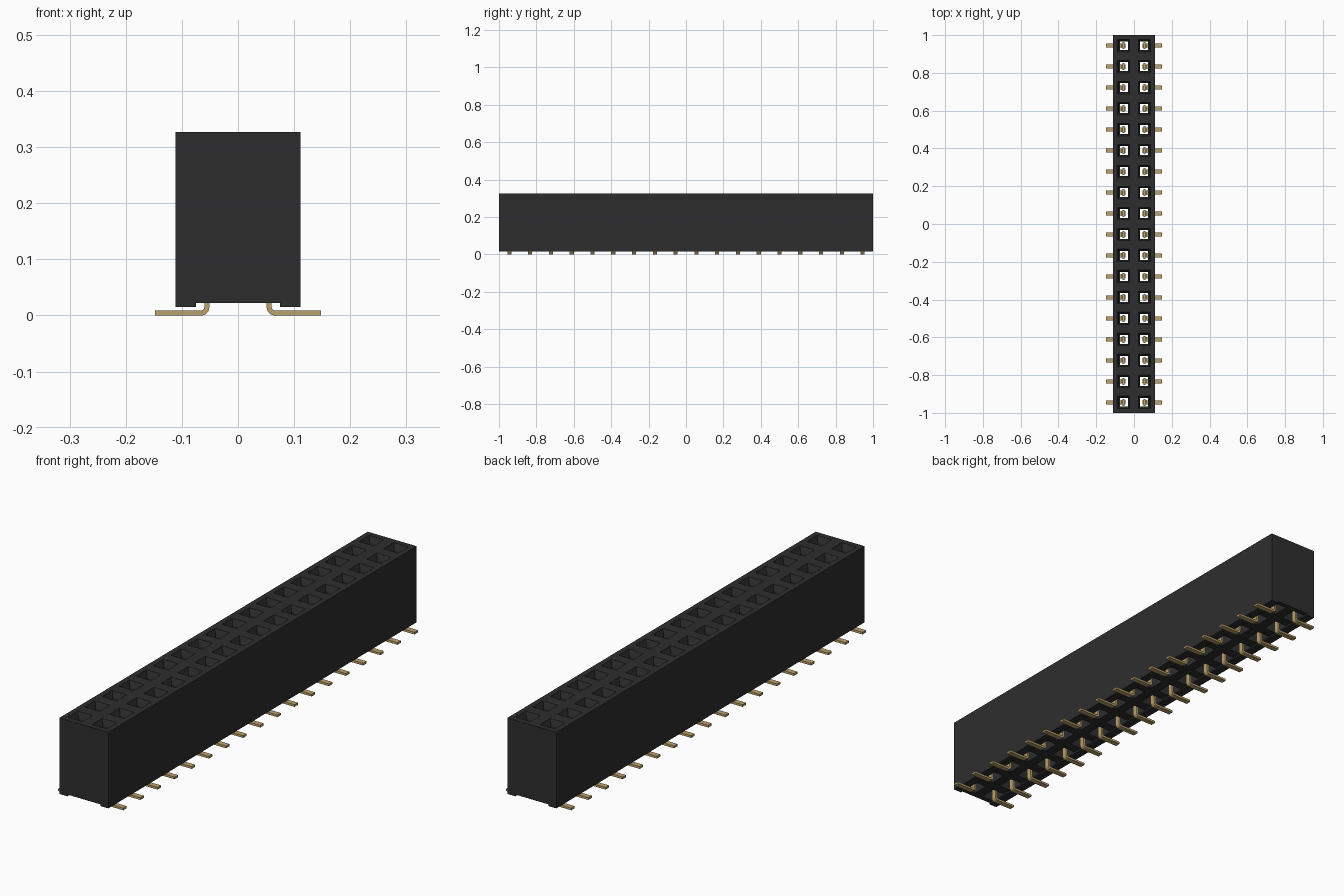
import bpy
import bmesh
from math import pi, sin, cos
from mathutils import Vector

if "Cube" in bpy.data.objects:
    bpy.data.objects.remove(bpy.data.objects["Cube"])

ROWS = 18
PITCH = 2 / ROWS
TOP, FLOOR, RAIL = 0.327, 0.022, 0.015


def make_material(name, color, rough, metal):
    m = bpy.data.materials.new(name)
    m.use_nodes = True
    m.diffuse_color = color
    bsdf = m.node_tree.nodes["Principled BSDF"]
    bsdf.inputs["Base Color"].default_value = color
    bsdf.inputs["Roughness"].default_value = rough
    bsdf.inputs["Metallic"].default_value = metal
    return m


def add_object(name, mesh):
    obj = bpy.data.objects.new(name, mesh)
    bpy.context.collection.objects.link(obj)
    return obj


def to_mesh(bm, name, material):
    mesh = bpy.data.meshes.new(name)
    bm.to_mesh(mesh)
    bm.free()
    mesh.materials.append(material)
    return mesh


def square(bm, cx, cy, half, z):
    return [bm.verts.new((cx + sx * half, cy + sy * half, z))
            for sx, sy in ((-1, -1), (1, -1), (1, 1), (-1, 1))]


def box(bm, x0, x1, y0, y1, z0, z1):
    cube = bmesh.ops.create_cube(bm, size=1)["verts"]
    for v in cube:
        v.co = Vector(((x0 + x1) / 2 + v.co.x * (x1 - x0),
                       (y0 + y1) / 2 + v.co.y * (y1 - y0),
                       (z0 + z1) / 2 + v.co.z * (z1 - z0)))


black = make_material("black plastic", (0.027, 0.027, 0.028, 1), 0.6, 0)
gold = make_material("gold contact", (0.50, 0.36, 0.15, 1), 0.4, 0)

# Housing: one lofted socket tile per pin, from top face down through the floor
bm = bmesh.new()
levels = [(PITCH / 2, TOP), (0.033, TOP), (0.023, TOP - 0.025),
          (0.023, 0.12), (0.035, 0.12), (0.035, FLOOR), (PITCH / 2, FLOOR)]
for side in (-1, 1):
    for row in range(ROWS):
        cx, cy = side * PITCH / 2, -1 + (row + 0.5) * PITCH
        rings = [square(bm, cx, cy, half, z) for half, z in levels]
        for a, b in zip(rings, rings[1:]):
            for i in range(4):
                j = (i + 1) % 4
                bm.faces.new((a[i], a[j], b[j], b[i]))
bmesh.ops.remove_doubles(bm, verts=bm.verts, dist=0.0001)

# Outer walls
corners = [(-PITCH, -1), (PITCH, -1), (PITCH, 1), (-PITCH, 1)]
for (x0, y0), (x1, y1) in zip(corners, corners[1:] + corners[:1]):
    bm.faces.new([bm.verts.new(p) for p in
                  ((x0, y0, FLOOR), (x1, y1, FLOOR), (x1, y1, TOP), (x0, y0, TOP))])

# Standoff rails below the long edges
box(bm, 0.075, PITCH, -1, 1, RAIL, FLOOR)
box(bm, -PITCH, -0.075, -1, 1, RAIL, FLOOR)
add_object("housing", to_mesh(bm, "housing", black))

# Contact: bent foot strip, base plate and two spring blades
bm = bmesh.new()
T, W, R = 0.0045, 0.011, 0.010
STEM = PITCH / 2
bend = [(-pi / 2 - pi / 2 * k / 6) for k in range(7)]
path = [((0.148, T), (0, 1))]
path += [((STEM + R + R * cos(a), T + R + R * sin(a)), (-cos(a), -sin(a))) for a in bend]
path += [((STEM, 0.09), (1, 0))]
previous = None
for (x, z), (nx, nz) in path:
    ring = [bm.verts.new((x + s * nx * T, y, z + s * nz * T))
            for s, y in ((1, -W), (1, W), (-1, W), (-1, -W))]
    if previous:
        for i in range(4):
            j = (i + 1) % 4
            bm.faces.new((previous[i], previous[j], ring[j], ring[i]))
    else:
        bm.faces.new(ring)
    previous = ring
bm.faces.new(previous[::-1])
box(bm, STEM - 0.006, STEM + 0.006, -0.019, 0.019, 0.06, 0.13)
for offset in (-0.008, 0.008):
    box(bm, STEM + offset - 0.003, STEM + offset + 0.003, -0.012, 0.012, 0.11, 0.26)
bmesh.ops.recalc_face_normals(bm, faces=bm.faces)
contact = to_mesh(bm, "contact", gold)

for side, turn in (("left", 0), ("right", pi)):
    for row in range(ROWS):
        pin = add_object(f"contact_{side}_{row + 1}", contact)
        pin.location.y = -1 + (row + 0.5) * PITCH
        pin.rotation_euler.z = turn

# Consistent outward normals on the housing
mesh = bpy.data.objects["housing"].data
bm = bmesh.new()
bm.from_mesh(mesh)
bmesh.ops.remove_doubles(bm, verts=bm.verts, dist=0.0001)
bmesh.ops.recalc_face_normals(bm, faces=bm.faces)
bm.to_mesh(mesh)
bm.free()
